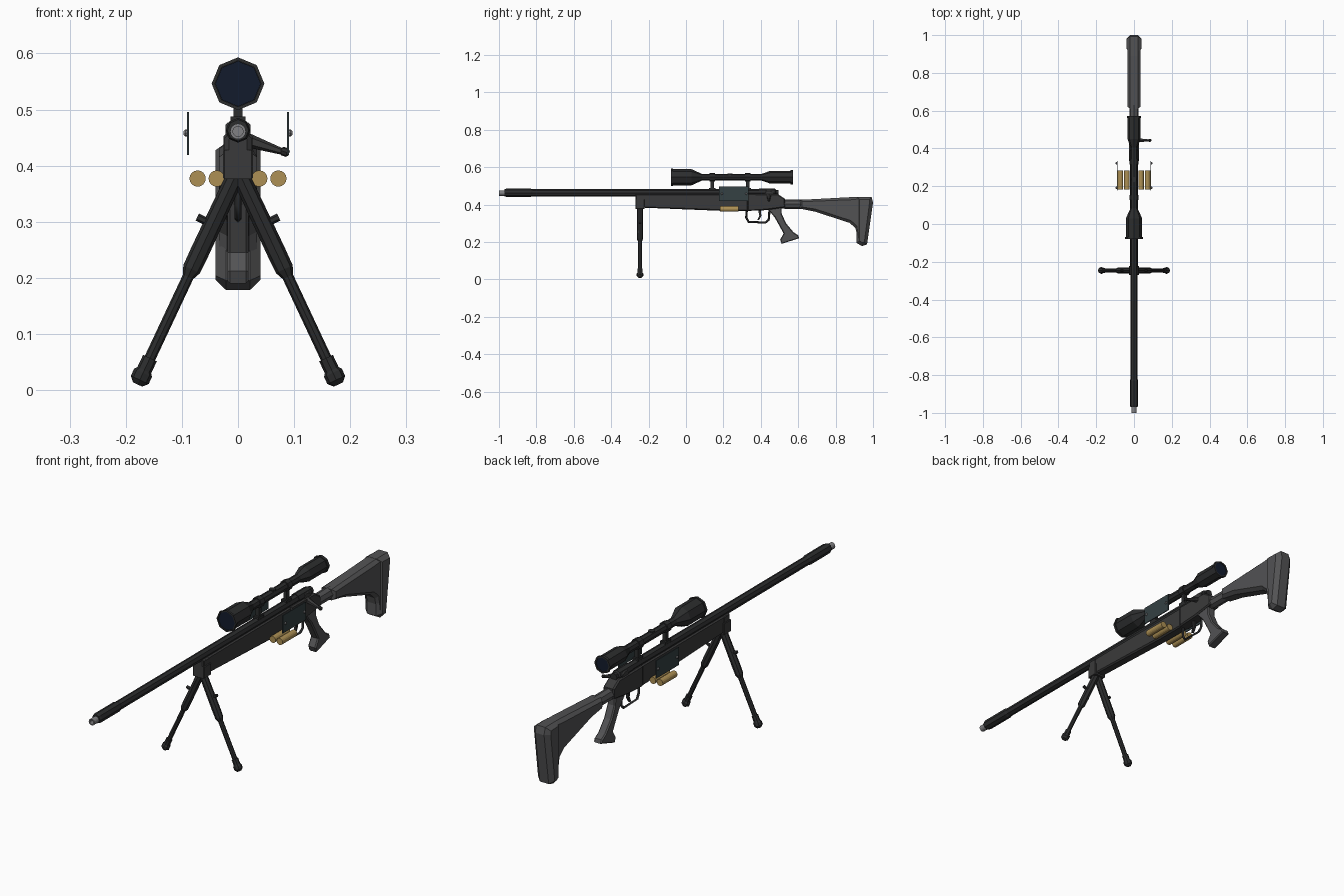
import bpy, bmesh
from math import cos, sin, pi
from mathutils import Vector


def material(name, rgb):
    m = bpy.data.materials.new(name)
    m.diffuse_color = (*rgb, 1)
    return m


BLACK = material("black_metal", (0.025, 0.026, 0.027))
DARK = material("dark_polymer", (0.042, 0.042, 0.043))
GREY = material("grey_polymer", (0.085, 0.085, 0.088))
STEEL = material("steel", (0.22, 0.22, 0.23))
BRASS = material("brass", (0.42, 0.28, 0.09))
PLATE = material("plate", (0.035, 0.052, 0.057))
GLASS = material("glass", (0.006, 0.011, 0.025))


def finish(name, bm, mat):
    bmesh.ops.recalc_face_normals(bm, faces=bm.faces)
    me = bpy.data.meshes.new(name)
    bm.to_mesh(me)
    bm.free()
    me.materials.append(mat)
    ob = bpy.data.objects.new(name, me)
    bpy.context.collection.objects.link(ob)
    return ob


def lathe(name, start, axis, rings, mat, sides=8, turn=0.0):
    """Rings of (distance, radius) around an axis, capped at both ends."""
    d, up = Vector(axis).normalized(), Vector((0, 0, 1))
    u = Vector((1, 0, 0)) if abs(d.z) > 0.99 else (up - d * d.z).normalized()
    v = d.cross(u)
    bm = bmesh.new()
    loops = []
    for t, r in rings:
        c = Vector(start) + d * t
        loops.append([bm.verts.new(c + r * (u * cos(a) + v * sin(a)))
                      for a in (turn + 2 * pi * i / sides for i in range(sides))])
    for a, b in zip(loops, loops[1:]):
        for i in range(sides):
            j = (i + 1) % sides
            bm.faces.new((a[i], a[j], b[j], b[i]))
    bm.faces.new(loops[0])
    bm.faces.new(loops[-1])
    return finish(name, bm, mat)


def slab(name, profile, half, chamfer, mat, x=0.0):
    """Side profile of (y, z) points, extruded across x with chamfered sides."""
    bm = bmesh.new()
    w = half - chamfer
    face = bm.faces.new([bm.verts.new((x - w, y, z)) for y, z in profile])
    ext = bmesh.ops.extrude_face_region(bm, geom=[face], use_keep_orig=True)
    bmesh.ops.translate(bm, vec=(2 * w, 0, 0),
                        verts=[g for g in ext["geom"] if isinstance(g, bmesh.types.BMVert)])
    bmesh.ops.recalc_face_normals(bm, faces=bm.faces)
    if chamfer:
        caps = [f for f in bm.faces if abs(f.normal.x) > 0.9]
        bmesh.ops.inset_individual(bm, faces=caps, thickness=chamfer, depth=chamfer)
    return finish(name, bm, mat)


def box(name, y0, y1, z0, z1, half, mat, chamfer=0.0, x=0.0):
    return slab(name, [(y0, z0), (y1, z0), (y1, z1), (y0, z1)], half, chamfer, mat, x)


Y = (0, 1, 0)

# Barrel, muzzle and bolt
lathe("barrel", (0, -0.97, 0.463), Y, [(0, 0.019), (0.01, 0.022), (0.14, 0.022),
      (0.15, 0.019), (1.37, 0.019)], BLACK)
lathe("muzzle", (0, -1, 0.461), Y, [(0.02, 0.009), (0, 0.009), (0, 0.014), (0.035, 0.014)], STEEL, 16)
lathe("bolt_body", (0, 0.39, 0.463), Y, [(0, 0.022), (0.085, 0.022), (0.09, 0.016), (0.105, 0.016)], BLACK)
slab("bolt_shroud", [(0.41, 0.44), (0.47, 0.44), (0.47, 0.465), (0.45, 0.477), (0.43, 0.477)],
     0.022, 0.004, DARK)
lathe("bolt_handle", (0.015, 0.443, 0.446), (0.07, 0, -0.023), [(0, 0.013), (0.074, 0.005)], DARK, 6)
lathe("bolt_knob", (0.076, 0.443, 0.427), (0.07, 0, -0.023),
      [(0, 0.005), (0.004, 0.008), (0.012, 0.008), (0.016, 0.004)], BLACK)

# Chassis
slab("forend", [(-0.27, 0.385), (0.0, 0.374), (0.2, 0.366), (0.33, 0.366), (0.33, 0.455), (-0.27, 0.455)],
     0.022, 0.006, DARK)
slab("receiver", [(0.33, 0.366), (0.43, 0.370), (0.53, 0.385), (0.53, 0.43), (0.49, 0.457), (0.33, 0.457)],
     0.026, 0.006, DARK)
slab("pistol_grip", [(0.43, 0.385), (0.475, 0.33), (0.50, 0.285), (0.522, 0.245), (0.503, 0.212),
     (0.512, 0.19), (0.605, 0.22), (0.60, 0.236), (0.575, 0.252), (0.535, 0.30), (0.512, 0.35),
     (0.51, 0.40)], 0.019, 0.005, GREY)

# Trigger and guard
guard = bpy.data.curves.new("trigger_guard", "CURVE")
guard.dimensions = "3D"
guard.bevel_depth, guard.bevel_resolution = 0.006, 0
path = [(0.325, 0.37), (0.322, 0.33), (0.335, 0.307), (0.425, 0.304), (0.442, 0.318), (0.447, 0.375)]
spline = guard.splines.new("POLY")
spline.points.add(len(path) - 1)
for p, (y, z) in zip(spline.points, path):
    p.co = (0, y, z, 1)
guard.materials.append(BLACK)
bpy.context.collection.objects.link(bpy.data.objects.new("trigger_guard", guard))
slab("trigger", [(0.385, 0.375), (0.392, 0.34), (0.382, 0.318), (0.39, 0.316), (0.403, 0.34),
     (0.40, 0.375)], 0.005, 0, BLACK)

# Buttstock
lathe("buffer_tube", (0, 0.51, 0.402), Y, [(0, 0.022), (0.02, 0.025), (0.12, 0.025)], GREY)
slab("buttstock", [(0.61, 0.378), (0.69, 0.362), (0.875, 0.302), (0.905, 0.275), (0.925, 0.20),
     (0.935, 0.20), (0.935, 0.44), (0.89, 0.44), (0.61, 0.425)], 0.034, 0.014, GREY)
slab("butt_pad", [(0.912, 0.195), (0.94, 0.178), (0.968, 0.187), (1.0, 0.41), (0.992, 0.441),
     (0.915, 0.441)], 0.04, 0.019, GREY)

# Scope
ZS = 0.546
lathe("scope", (0, 0, ZS), Y, [(-0.072, 0.041), (-0.08, 0.041), (-0.08, 0.047), (-0.07, 0.047), (-0.07, 0.043),
      (0.03, 0.043), (0.085, 0.018), (0.405, 0.018), (0.45, 0.034), (0.56, 0.034),
      (0.56, 0.038), (0.573, 0.038), (0.573, 0.031), (0.566, 0.031)], BLACK)
lathe("front_lens", (0, -0.076, ZS), Y, [(0, 0.0405), (0.003, 0.0405)], GLASS)
lathe("rear_lens", (0, 0.567, ZS), Y, [(0, 0.0305), (0.003, 0.0305)], GLASS)
lathe("windage_turret", (0, 0.235, ZS), (0, 0, 1), [(0, 0.014), (0.02, 0.014)], BLACK)
for label, y in (("front", 0.14), ("rear", 0.33)):
    lathe(label + "_scope_ring", (0, y - 0.014, ZS), Y, [(0, 0.023), (0.028, 0.023)], BLACK)
    box(label + "_scope_stem", y - 0.009, y + 0.009, 0.48, 0.53, 0.008, BLACK)
    box(label + "_scope_base", y - 0.018, y + 0.018, 0.465, 0.488, 0.013, BLACK)

# Side plates, screws and spare rounds
for side, s in (("left", -1), ("right", 1)):
    box(side + "_plate", 0.177, 0.333, 0.419, 0.496, 0.002, PLATE, x=s * 0.089)
    for k, y in enumerate((0.192, 0.322)):
        lathe(f"{side}_plate_screw_{k}", (s * 0.088, y, 0.458), (s, 0, 0),
              [(0, 0.006), (0.006, 0.006), (0.009, 0.003)], STEEL)
    for k, x in enumerate((0.038, 0.072)):
        lathe(f"{side}_round_{k}", (s * x, 0.182, 0.377), Y, [(0, 0.0145), (0.1, 0.0145)], BRASS, 16)

# Bipod
YB = -0.246
box("bipod_mount", YB - 0.024, YB + 0.024, 0.376, 0.428, 0.027, DARK, 0.003)
box("bipod_clamp", YB - 0.02, YB + 0.02, 0.425, 0.452, 0.024, DARK, 0.003)
for side, s in (("left", -1), ("right", 1)):
    top = (s * 0.004, YB, 0.383)
    d = Vector((s * 0.174, 0, -0.371))
    lathe(side + "_bipod_leg", top, d, [(0, 0.016), (0.15, 0.017), (0.185, 0.0165), (0.2, 0.010),
          (0.36, 0.010), (0.36, 0.0135), (0.39, 0.0135)], BLACK)
    lathe(side + "_bipod_foot", top, d, [(0.383, 0.013), (0.389, 0.0175), (0.403, 0.0175), (0.412, 0.009)],
          BLACK)
    lathe(side + "_leg_lock", (s * 0.04, YB, 0.293), (s * 0.9, 0, 0.42),
          [(0, 0.007), (0.036, 0.007)], BLACK, 6)
